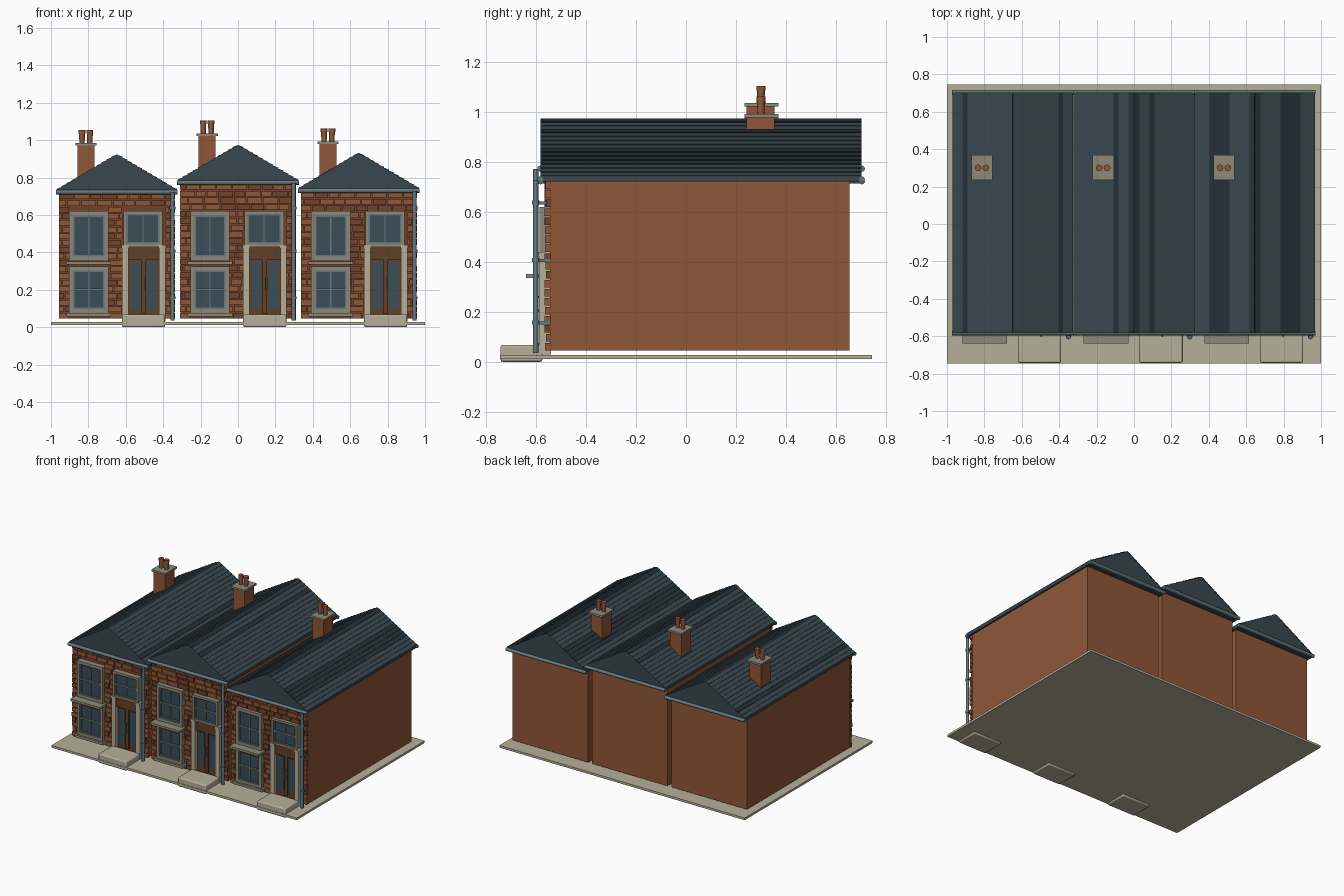
import bpy, bmesh, math, random
from mathutils import Vector, Matrix

if "Cube" in bpy.data.objects:
    bpy.data.objects.remove(bpy.data.objects["Cube"])

random.seed(4)

def mat(name, r, g, b):
    m = bpy.data.materials.new(name)
    m.diffuse_color = (r, g, b, 1)
    m.use_nodes = True
    m.node_tree.nodes["Principled BSDF"].inputs["Base Color"].default_value = m.diffuse_color
    return m

BRICK = mat("brick", 0.28, 0.095, 0.04)
BRICK_DARK = mat("dark_brick", 0.17, 0.055, 0.025)
SLATE = mat("slate", 0.04, 0.063, 0.077)
SLATE_DARK = mat("dark_slate", 0.018, 0.03, 0.038)
STONE = mat("pale_stone", 0.47, 0.43, 0.32)
FRAME = mat("weathered_frame", 0.27, 0.25, 0.19)
METAL = mat("gutter_metal", 0.13, 0.19, 0.21)
GLASS = mat("glass", 0.045, 0.075, 0.095)
WOOD = mat("door_wood", 0.12, 0.05, 0.022)

class Part:
    """Collects solids into one mesh object."""
    def __init__(self, name, *mats):
        self.name, self.mats, self.bm = name, mats, bmesh.new()

    def box(self, x0, x1, y0, y1, z0, z1, mi=0):
        return self.prism([(x0, z0), (x1, z0), (x1, z1), (x0, z1)], y0, y1, mi)

    def prism(self, pts, y0, y1, mi=0):
        a = [self.bm.verts.new((x, y0, z)) for x, z in pts]
        b = [self.bm.verts.new((x, y1, z)) for x, z in pts]
        n = len(pts)
        faces = [self.bm.faces.new(a), self.bm.faces.new(b[::-1])]
        for i in range(n):
            j = (i + 1) % n
            faces.append(self.bm.faces.new((a[j], a[i], b[i], b[j])))
        for f in faces:
            f.material_index = mi

    def rod(self, p, q, r, r2=None, seg=12):
        p, q = Vector(p), Vector(q)
        d = q - p
        m = Matrix.Translation((p + q) / 2) @ d.to_track_quat('Z', 'Y').to_matrix().to_4x4()
        bmesh.ops.create_cone(self.bm, cap_ends=True, segments=seg, radius1=r,
                              radius2=r if r2 is None else r2, depth=d.length, matrix=m)

    def done(self, smooth=False, bevel=0):
        bmesh.ops.recalc_face_normals(self.bm, faces=self.bm.faces)
        me = bpy.data.meshes.new(self.name)
        self.bm.to_mesh(me)
        self.bm.free()
        for m in self.mats:
            me.materials.append(m)
        ob = bpy.data.objects.new(self.name, me)
        bpy.context.collection.objects.link(ob)
        if bevel:
            mod = ob.modifiers.new("soft_edges", 'BEVEL')
            mod.width, mod.segments = bevel, 2
        if smooth:
            bpy.ops.object.select_all(action='DESELECT')
            ob.select_set(True)
            bpy.context.view_layer.objects.active = ob
            bpy.ops.object.shade_smooth_by_angle(angle=math.radians(40))
        return ob

def frame(part, x0, x1, z0, z1, w, y0, y1):
    part.box(x0, x0 + w, y0, y1, z0, z1)
    part.box(x1 - w, x1, y0, y1, z0, z1)
    part.box(x0 + w, x1 - w, y0, y1, z0, z0 + w)
    part.box(x0 + w, x1 - w, y0, y1, z1 - w, z1)

def cut(spans, a, b):
    """Remove a..b from a list of spans."""
    out = []
    for s, e in spans:
        out += [(s, min(e, a)), (max(s, b), e)]
    return [(s, e) for s, e in out if e - s > 0.006]

def house(tag, cx, dz):
    top = 0.72 + dz
    # wall block with darker joint plate behind the front bricks
    p = Part(tag + "_walls", BRICK, BRICK_DARK)
    p.box(cx - 0.308, cx + 0.308, -0.54, 0.655, 0.045, top)
    p.box(cx - 0.306, cx + 0.306, -0.545, -0.54, 0.045, top, 1)
    p.done()

    # raised front bricks, clipped round the openings
    holes = [(-0.255, -0.045, 0.07, 0.62), (0.03, 0.26, 0.03, 0.62)]
    p = Part(tag + "_front_bricks", BRICK, BRICK_DARK)
    rows = round((top - 0.045) / 0.0355)
    pitch = (top - 0.045) / rows
    for r in range(rows):
        z0 = 0.045 + r * pitch
        z1 = z0 + pitch - 0.006
        x = -0.31 - (0.04 if r % 2 else 0)
        while x < 0.31:
            w = random.choice((0.06, 0.075, 0.085))
            spans = [(max(x, -0.31), min(x + w - 0.006, 0.31))]
            for a, b, c, d in holes:
                if z1 > c and z0 < d:
                    spans = cut(spans, a, b)
            y = -0.56 - random.random() * 0.007
            mi = int(random.random() < 0.3)
            for s, e in spans:
                if e - s > 0.006:
                    p.box(cx + s, cx + e, y, -0.543, z0, z1, mi)
            x += w
    p.done()

    # windows: outer frames, sash bars and panes
    f = Part(tag + "_window_frames", FRAME)
    s = Part(tag + "_sash_bars", METAL)
    g = Part(tag + "_window_glass", GLASS)
    for x0, x1, z0, z1, fw in ((-0.255, -0.045, 0.075, 0.325, 0.022),
                               (-0.255, -0.045, 0.355, 0.62, 0.022),
                               (0.035, 0.245, 0.43, 0.62, 0.016)):
        x0, x1 = x0 + cx, x1 + cx
        zm, xm = (z0 + z1) / 2, (x0 + x1) / 2
        frame(f, x0, x1, z0, z1, fw, -0.586, -0.54)
        frame(s, x0 + fw, x1 - fw, z0 + fw, z1 - fw, 0.008, -0.578, -0.56)
        s.box(x0 + fw, x1 - fw, -0.58, -0.56, zm - 0.006, zm + 0.006)
        s.box(xm - 0.003, xm + 0.003, -0.574, -0.56, z0 + fw, z1 - fw)
        g.box(x0 + fw, x1 - fw, -0.57, -0.54, z0 + fw, z1 - fw)
    f.done(); s.done(); g.done()

    # sills
    p = Part(tag + "_sills", FRAME)
    p.box(cx - 0.27, cx - 0.03, -0.64, -0.54, 0.336, 0.352)
    p.box(cx - 0.27, cx - 0.03, -0.60, -0.54, 0.058, 0.076)
    p.done()

    # door surround and step
    p = Part(tag + "_door_surround", STONE)
    for x0 in (0.028, 0.226):
        p.box(cx + x0, cx + x0 + 0.034, -0.588, -0.54, 0.03, 0.44)
        p.box(cx + x0 - 0.003, cx + x0 + 0.037, -0.594, -0.54, 0.422, 0.44)
    p.done()
    p = Part(tag + "_door_step", STONE)
    p.box(cx + 0.028, cx + 0.258, -0.742, -0.575, 0.0, 0.068)
    p.done(smooth=True, bevel=0.008)

    # door leaf with two glazed panels, header and pull
    p = Part(tag + "_door", WOOD)
    p.box(cx + 0.06, cx + 0.228, -0.562, -0.54, 0.05, 0.36)
    p.box(cx + 0.06, cx + 0.228, -0.578, -0.54, 0.36, 0.43)
    p.box(cx + 0.132, cx + 0.156, -0.572, -0.54, 0.07, 0.36)
    p.done()
    p = Part(tag + "_door_glass", GLASS)
    for x0 in (0.072, 0.162):
        p.box(cx + x0, cx + x0 + 0.054, -0.568, -0.56, 0.1, 0.35)
    p.done()
    p = Part(tag + "_door_pull", METAL)
    p.rod((cx + 0.152, -0.6, 0.2), (cx + 0.152, -0.6, 0.265), 0.005, seg=8)
    for z in (0.205, 0.26):
        p.rod((cx + 0.152, -0.6, z), (cx + 0.152, -0.565, z), 0.004, seg=8)
    p.done(smooth=True)

    # solid gabled roof with lapped slate courses running front to back
    eave, apex, hw = 0.733 + dz, 0.922 + dz, 0.32
    p = Part(tag + "_roof", SLATE, SLATE_DARK)
    p.prism([(cx - hw, 0.714 + dz), (cx + hw, 0.714 + dz), (cx + hw, eave),
             (cx, apex), (cx - hw, eave)], -0.58, 0.70)
    slope = Vector((-hw, apex - eave))
    L = slope.length
    u = slope / L
    n = Vector((u.y, -u.x)) if u.x > 0 else Vector((u.y, hw / L))
    count = 12
    for i in range(count):
        a, b = i * L / count, min(L, (i + 1.15) * L / count)
        mi = int(random.random() < 0.25)
        for side in (1, -1):
            q = [(a, -0.002), (a, 0.006), (b, 0.001), (b, -0.002)]
            pts = []
            for t, h in q:
                v = Vector((hw, eave)) + u * t + n * h
                pts.append((cx + side * v.x, v.y))
            p.prism(pts, -0.582, 0.702, mi)
    p.done()

    # gutters front and back, downpipe with brackets
    p = Part(tag + "_gutters", METAL)
    for y in (-0.583, 0.704):
        p.rod((cx - 0.325, y, top + 0.002), (cx + 0.325, y, top + 0.002), 0.012)
    px = cx + 0.298
    p.rod((px, -0.602, 0.035), (px, -0.602, top), 0.011)
    for z in (0.15, 0.4, 0.63):
        p.rod((px, -0.602, z), (px, -0.602, z + 0.015), 0.015)
        p.box(px - 0.005, px + 0.005, -0.60, -0.54, z, z + 0.012)
    p.done(smooth=True)

    # chimney stack, cap and two pots
    x = cx - 0.165
    p = Part(tag + "_chimney", BRICK)
    p.box(x - 0.046, x + 0.046, 0.243, 0.355, 0.714 + dz, 0.97 + dz)
    p.done()
    p = Part(tag + "_chimney_cap", FRAME)
    p.box(x - 0.057, x + 0.057, 0.235, 0.37, 0.97 + dz, 0.984 + dz)
    p.done()
    p = Part(tag + "_chimney_pots", BRICK)
    for s in (-0.021, 0.021):
        p.rod((x + s, 0.3, 0.98 + dz), (x + s, 0.3, 1.04 + dz), 0.014, 0.016)
        p.rod((x + s, 0.3, 1.035 + dz), (x + s, 0.3, 1.053 + dz), 0.018)
    p.done(smooth=True)

# paving slab
p = Part("paving_slab", STONE)
p.box(-1, 1, -0.745, 0.745, 0.012, 0.028)
p.done()

# terrace of three houses
house("left_house", -0.648, 0.0)
house("middle_house", 0.0, 0.051)
house("right_house", 0.646, 0.008)
